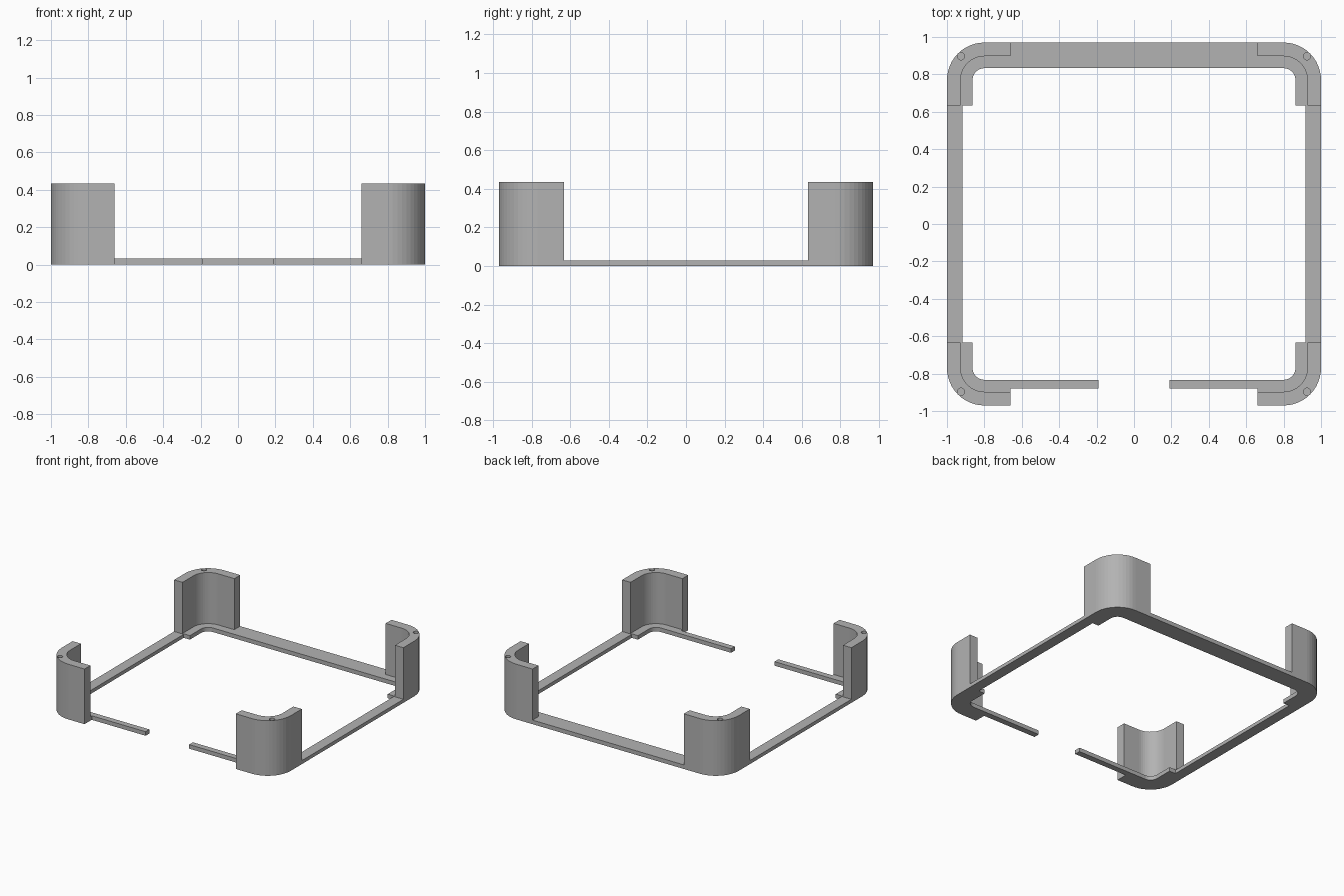
import bpy
import bmesh
from math import cos, sin, pi

cube = bpy.data.objects.get("Cube")
if cube:
    bpy.data.objects.remove(cube, do_unlink=True)

# Overall dimensions
HX, HY, HEIGHT = 1.0, 0.97, 0.435
BASE, SIDE_BASE = 0.032, 0.028
RADIUS, WALL, LIP = 0.20, 0.073, 0.137
END_X, END_Y = 0.66, 0.633
STEPS = 12

grey = bpy.data.materials.new("plain grey")
grey.use_nodes = True
grey.diffuse_color = (0.45, 0.45, 0.45, 1)
grey.node_tree.nodes["Principled BSDF"].inputs["Base Color"].default_value = grey.diffuse_color


def prism(name, outline, z0, z1):
    """Extrude a flat outline between two heights."""
    bm = bmesh.new()
    face = bm.faces.new([bm.verts.new((x, y, z0)) for x, y in outline])
    new = bmesh.ops.extrude_face_region(bm, geom=[face])["geom"]
    bmesh.ops.translate(bm, vec=(0, 0, z1 - z0),
                        verts=[v for v in new if isinstance(v, bmesh.types.BMVert)])
    bmesh.ops.recalc_face_normals(bm, faces=bm.faces)
    mesh = bpy.data.meshes.new(name)
    bm.to_mesh(mesh)
    bm.free()
    mesh.materials.append(grey)
    obj = bpy.data.objects.new(name, mesh)
    bpy.context.collection.objects.link(obj)
    return obj


def box(name, x0, x1, y0, y1, z1):
    return prism(name, [(x0, y0), (x1, y0), (x1, y1), (x0, y1)], 0, z1)


def arc(cx, cy, r, start, end, steps):
    angles = [start + (end - start) * i / steps for i in range(steps + 1)]
    return [(cx + r * cos(a), cy + r * sin(a)) for a in angles]


def corner_band(sx, sy, width):
    """Rounded L outline of the given width along the outer edge."""
    cx, cy = HX - RADIUS, HY - RADIUS
    pts = [(HX, END_Y)] + arc(cx, cy, RADIUS, 0, pi / 2, STEPS) + [(END_X, HY)]
    pts += [(END_X, HY - width)]
    pts += arc(cx, cy, RADIUS - width, pi / 2, 0, STEPS) + [(HX - width, END_Y)]
    return [(sx * x, sy * y) for x, y in pts]


# Four corner posts, each a foot with a lip, a tall wall and a pin hole
for sy, end in ((-1, "front"), (1, "back")):
    for sx, side in ((1, "left"), (-1, "right")):
        tag = f"{end}_{side}"
        prism(f"corner_foot_{tag}", corner_band(sx, sy, LIP), 0, BASE)
        wall = prism(f"corner_wall_{tag}", corner_band(sx, sy, WALL), BASE, HEIGHT)
        hole = prism("hole_cutter", arc(sx * 0.925, sy * 0.897, 0.02, 0, 2 * pi * 15 / 16, 15),
                     BASE + 0.01, HEIGHT + 0.05)
        hole.hide_render = True
        cut = wall.modifiers.new("pin_hole", 'BOOLEAN')
        cut.operation = 'DIFFERENCE'
        cut.solver = 'EXACT'
        cut.object = hole
        bpy.context.view_layer.objects.active = wall
        bpy.ops.object.modifier_apply(modifier=cut.name)
        bpy.data.objects.remove(hole, do_unlink=True)

# Side rails and the two front stubs
for sx, side in ((1, "left"), (-1, "right")):
    box(f"side_rail_{side}", sx * 0.917, sx * HX, -END_Y, END_Y, SIDE_BASE)
    box(f"front_stub_{side}", sx * 0.19, sx * END_X, -0.88, LIP - HY, BASE)

# Wide back rail
box("back_rail", -END_X, END_X, HY - LIP, HY, BASE)
